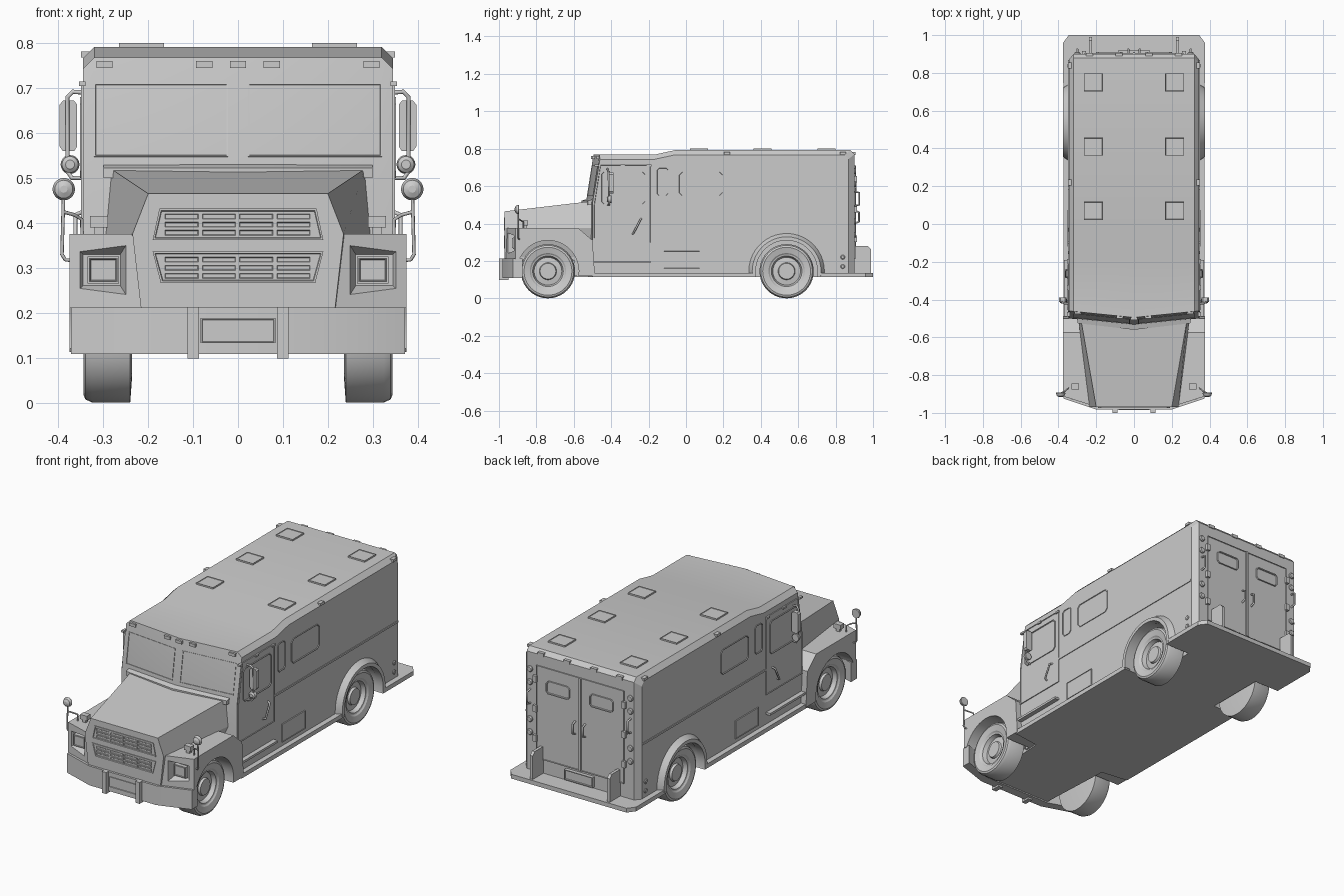
import bpy, bmesh
from math import sin, cos, pi, radians
from mathutils import Vector as V

if "Cube" in bpy.data.objects:
    bpy.data.objects.remove(bpy.data.objects["Cube"])


def finish(name, bm, mirror):
    me = bpy.data.meshes.new(name)
    bm.to_mesh(me)
    bm.free()
    ob = bpy.data.objects.new(name, me)
    bpy.context.collection.objects.link(ob)
    if mirror:
        ob.modifiers.new("mirror", 'MIRROR')
    return ob


def loft(name, rings, mirror=False, closed=False):
    bm = bmesh.new()
    vs = [[bm.verts.new(p) for p in r] for r in rings]
    n = len(rings[0])
    for a, b in list(zip(vs, vs[1:])) + ([(vs[-1], vs[0])] if closed else []):
        for i in range(n):
            bm.faces.new((a[i], a[(i + 1) % n], b[(i + 1) % n], b[i]))
    if not closed:
        bm.faces.new(vs[0])
        bm.faces.new(vs[-1])
    bmesh.ops.recalc_face_normals(bm, faces=bm.faces[:])
    return finish(name, bm, mirror)


def box(name, x, y, z, mirror=False):
    return loft(name, [[(a, y[0], z[0]), (a, y[1], z[0]), (a, y[1], z[1]), (a, y[0], z[1])] for a in x], mirror)


def lathe(name, c, axis, prof, n=32, mirror=True):
    rings = []
    for r, h in prof:
        t = [(r * cos(2 * pi * i / n), r * sin(2 * pi * i / n)) for i in range(n)]
        rings.append([(c[0] + h, c[1] + u, c[2] + v) if axis == 'x' else (c[0] + u, c[1] + h, c[2] + v) for u, v in t])
    return loft(name, rings, mirror)


def panel(name, pts, out, h=.004, rim=0, recess=0, mirror=True):
    # raised plate on a surface, optionally with a sunken centre
    bm = bmesh.new()
    f = bm.faces.new([bm.verts.new(p) for p in pts])
    f.normal_update()
    if f.normal.dot(V(out)) < 0:
        f.normal_flip()
    n = f.normal.copy()
    top = bmesh.ops.extrude_face_region(bm, geom=[f])['geom']
    bmesh.ops.translate(bm, vec=n * h, verts=[g for g in top if isinstance(g, bmesh.types.BMVert)])
    face = [g for g in top if isinstance(g, bmesh.types.BMFace)]
    bm.normal_update()
    if rim:
        bmesh.ops.inset_individual(bm, faces=face, thickness=rim)
        bmesh.ops.inset_individual(bm, faces=face, thickness=.002, depth=-recess)
    return finish(name, bm, mirror)


def rect(f, u0, u1, v0, v1, c=0):
    if not c:
        return [f(u0, v0), f(u1, v0), f(u1, v1), f(u0, v1)]
    return [f(*p) for p in ((u0 + c, v0), (u1 - c, v0), (u1, v0 + c), (u1, v1 - c),
                            (u1 - c, v1), (u0 + c, v1), (u0, v1 - c), (u0, v0 + c))]


def rod(name, pts, r, mirror=True):
    cu = bpy.data.curves.new(name, 'CURVE')
    cu.dimensions = '3D'
    cu.bevel_depth, cu.bevel_resolution, cu.use_fill_caps = r, 2, True
    for s in ((1, -1) if mirror else (1,)):
        sp = cu.splines.new('POLY')
        sp.points.add(len(pts) - 1)
        for q, p in zip(sp.points, pts):
            q.co = (s * p[0], p[1], p[2], 1)
    ob = bpy.data.objects.new(name, cu)
    bpy.context.collection.objects.link(ob)


def cut(ob, cutter):
    m = ob.modifiers.new("cut", 'BOOLEAN')
    m.operation, m.object, m.solver = 'DIFFERENCE', cutter, 'EXACT'
    bpy.context.view_layer.objects.active = ob
    bpy.ops.object.modifier_apply(modifier=m.name)


SIDE = lambda y, z: (.344, y, z)
REAR = lambda x, z: (x, .899, z)
FRONT = lambda x, z: (x, -.969, z)
ROOF = lambda x, y: (x, y, .789)
GLASS = lambda x, z: (x, -.499 + .04 * (z - .51) / .255 - .035 * (1 - abs(x) / .345), z)
WF, WR = (0, -.738, .145), (0, .538, .145)

# armoured body: side profile lofted across the width, V-shaped front, chamfered edges
rings = []
for x in (-.345, -.32, 0, .32, .345):
    e = abs(x) > .33
    d, r, s = (.025, .87, 0) if e else (0, .9, .035 * (1 - abs(x) / .345))
    rings.append([(x, y, z) for y, z in (
        (-.5 - s, .12), (-.5 - s, .51), (-.46 - s, .768 - d), (-.17, .768 - d),
        (-.06, .792 - d), (r - .02, .792 - d), (r, .77 - d), (r, .12))])
body = loft("body", rings)

# floor plate with side sills and rear step
plan = [(.2, -.93), (.22, -.52), (.372, -.5), (.375, .96), (.345, 1.0)]
plan += [(-x, y) for x, y in reversed(plan)]
floor = loft("floor_plate", [[(x, y, z) for x, y in plan] for z in (.113, .136)])

# front fender
fender = loft("front_fender", [[(x, y, z) for y, z in (
    (f, .21), (f, .375), (-.575, .375), (-.5, .31), (-.487, .12), (-.6, .12), (-.6, .21))]
    for x, f in ((.2, -.968), (.375, -.912))])

# wheel wells and headlight recess
well_r = lathe("rear_well_cutter", WR, 'x', [(.168, .225), (.168, .45)], 40)
well_f = lathe("front_well_cutter", WF, 'x', [(.165, .225), (.165, .45)], 40)
lamp_cut = loft("lamp_cutter", [[(x, y, z) for x, z in ((a, c), (b, c), (b, d), (a, d))] for y, a, b, c, d in (
    (-.99, .24, .385, .225, .365), (-.905, .262, .345, .26, .33))])
cut(body, well_r)
cut(floor, well_r)
cut(fender, well_f)
cut(fender, lamp_cut)
for c in (well_r, well_f, lamp_cut):
    bpy.data.objects.remove(c)
fender.modifiers.new("mirror", 'MIRROR')

# hood and nose
half = lambda p: p + [(-x, z) for x, z in reversed(p)]
loft("hood", [[(x, y, z) for x, z in half(p)] for y, p in (
    (-.97, [(.215, .2), (.235, .375), (.2, .465)]), (-.5, [(.215, .2), (.295, .375), (.282, .52)]))])
loft("cowl", [[(x, y - .035 * (1 - abs(x) / .3), z) for y, z in ((-.525, .5), (-.525, .522), (-.49, .532), (-.49, .5))]
              for x in (-.3, 0, .3)])

# grille frames and bars
for nm, z0, z1, w0, w1 in (("upper", .362, .432, .19, .175), ("lower", .266, .336, .172, .19)):
    panel(nm + "_grille_frame", [FRONT(-w0, z0), FRONT(w0, z0), FRONT(w1, z1), FRONT(-w1, z1)],
          (0, -1, 0), .005, .006, .004, False)
    for i in range(4):
        for j in range(3):
            x, z = -.164 + i * .083, z0 + .009 + j * .018
            panel(nm + "_grille_slat", rect(FRONT, x, x + .077, z, z + .014), (0, -1, 0), .004, .002, .002, False)

# headlights and fender indicators
box("headlight", (.265, .335), (-.925, -.89), (.265, .325), True)
panel("headlight_lens", rect(lambda x, z: (x, -.924, z), .268, .332, .268, .322), (0, -1, 0), .005, .004, .003)
box("indicator", (.29, .33), (-.875, -.845), (.39, .415), True)
box("indicator_foot", (.3, .32), (-.87, -.85), (.37, .392), True)

# front bumper with posts and plate
loft("front_bumper", [[(x, y, z) for y, z in ((f, .108), (f, .212), (f + .05, .212), (f + .05, .108))]
                      for x, f in ((-.372, -.925), (-.2, -.982), (.2, -.982), (.372, -.925))])
box("bumper_post", (.087, .113), (-1.0, -.95), (.098, .213), True)
panel("front_plate", rect(lambda x, z: (x, -.981, z), -.083, .083, .132, .188), (0, -1, 0), .005, .004, .003, False)

# windshield panes and roof marker lights
panel("windshield", rect(GLASS, .022, .32, .547, .71), (0, -1, 0), .004, .004, .006)
for x in (-.297, -.075, 0, .075, .297):
    y = GLASS(x, .755)[1]
    box("front_marker", (x - .018, x + .018), (y - .012, y + .02), (.745, .761))
for x in (.08, .235):
    box("rear_marker", (x - .018, x + .018), (.88, .905), (.766, .783), True)
for y in (.22, .84):
    box("side_marker", (.325, .35), (y - .016, y + .016), (.768, .782), True)

# cab doors, side windows and hatches
panel("cab_door", [SIDE(*p) for p in ((-.495, .295), (-.495, .5), (-.46, .715), (-.187, .715), (-.187, .295))],
      (1, 0, 0), .006, .004, .003)
panel("door_window", rect(lambda y, z: (.346, y, z), -.455, -.215, .5, .68, .015), (1, 0, 0), .006, .004, .004)
panel("slim_window", rect(SIDE, -.158, -.092, .545, .7, .012), (1, 0, 0), .005, .004, .004)
panel("cargo_window", rect(SIDE, -.04, .2, .545, .68, .018), (1, 0, 0), .005, .004, .004)
panel("side_locker", rect(SIDE, -.12, .075, .158, .255), (1, 0, 0), .007, .003, .002)
rod("door_handle", [(.345, -.285, .345), (.362, -.28, .35), (.362, -.245, .418), (.345, -.24, .425)], .005)
for y in (-.19,):
    box("belt_strip", (.34, .349), (y, .868), (.426, .436), True)
box("cab_step", (.34, .37), (-.49, -.19), (.188, .2), True)
for y in (-.5, -.36, -.22):
    box("door_hinge", (.34, .354), (y + .01, y + .035), (.705, .715), True)

# roof plates
for y in (.07, .41, .75):
    panel("roof_plate", rect(ROOF, .165, .265, y - .048, y + .048), (0, 0, 1), .011, .004, .002)

# wheels
tyre = [(.02, .322), (.042, .322), (.046, .31), (.074, .306), (.082, .328), (.09, .33), (.097, .336),
        (.128, .344), (.138, .34), (.145, .325), (.145, .24), (.09, .236)]
lathe("front_wheel", WF, 'x', tyre, 40)
lathe("rear_wheel", WR, 'x', tyre, 40)

# flared rear arches
arc = []
for i in range(25):
    a = radians(-8 + 196 * i / 24)
    arc.append([(x, WR[1] + r * cos(a), WR[2] + r * sin(a))
                for r, x in ((.165, .335), (.208, .335), (.184, .375), (.165, .375))])
loft("rear_arch", arc, True)

# rear doors with windows, hinges and lower panel
panel("rear_door", rect(REAR, .004, .262, .21, .71), (0, 1, 0), .007, .004, .003)
panel("rear_window", rect(lambda x, z: (x, .902, z), .06, .2, .575, .645, .012), (0, 1, 0), .009, .006, .005)
box("rear_door_seam", (-.006, .006), (.9, .91), (.21, .71))
for z in (.3, .46, .62):
    box("rear_hinge", (.255, .275), (.895, .915), (z, z + .035), True)
rod("rear_door_handle", [(.03, .9, .4), (.03, .925, .41), (.03, .925, .46), (.03, .9, .47)], .005)
rod("rear_grab_handle", [(.3, .9, .495), (.3, .927, .5), (.3, .927, .565), (.3, .9, .57)], .005)
panel("rear_plate", rect(REAR, -.085, .085, .145, .2), (0, 1, 0), .02, .006, .006, False)
for z in (.68, .61, .41, .34):
    lathe("tail_light", (.3, .895, z), 'y', [(.016, 0), (.016, .01), (.012, .015)], 20)
for z in (.22, .17):
    lathe("side_reflector", (.34, .838, z), 'x', [(.012, 0), (.012, .008), (.008, .011)], 16)

# rear step side guards
loft("step_guard", [[(x, y, z) for y, z in ((.89, .13), (.99, .13), (.99, .262), (.972, .28), (.89, .28))]
                    for x in (.222, .238)], True)

# door mirrors on tubular arms
rod("mirror_arm", [(.34, -.42, .69), (.368, -.42, .692), (.38, -.415, .68), (.38, -.41, .515),
                   (.37, -.41, .5), (.34, -.42, .5)], .005)
loft("door_mirror", [[(x, y, z) for x, z in (
    (.358, .57), (.365, .56), (.39, .56), (.397, .57), (.397, .663), (.39, .672), (.365, .672), (.358, .663))]
    for y in (-.412, -.388)], True)
lathe("door_round_mirror", (.374, -.41, .53), 'y', [(.01, -.012), (.018, -.006), (.021, .008), (.019, .012)], 20)

# fender mirrors on stalks
lathe("fender_mirror", (.388, -.9, .475), 'y', [(.008, -.016), (.02, -.01), (.025, .004), (.023, .008)], 24)
rod("fender_mirror_stalk", [(.388, -.897, .475), (.392, -.897, .33), (.385, -.895, .318), (.37, -.89, .316)], .004)
rod("fender_mirror_brace", [(.391, -.897, .425), (.365, -.885, .418), (.348, -.87, .408), (.347, -.87, .37)], .004)

# smooth round parts, keep edges sharp
bpy.ops.object.select_all(action='DESELECT')
for ob in bpy.data.objects:
    if ob.type == 'MESH':
        ob.select_set(True)
        bpy.context.view_layer.objects.active = ob
bpy.ops.object.shade_smooth_by_angle(angle=radians(25))
